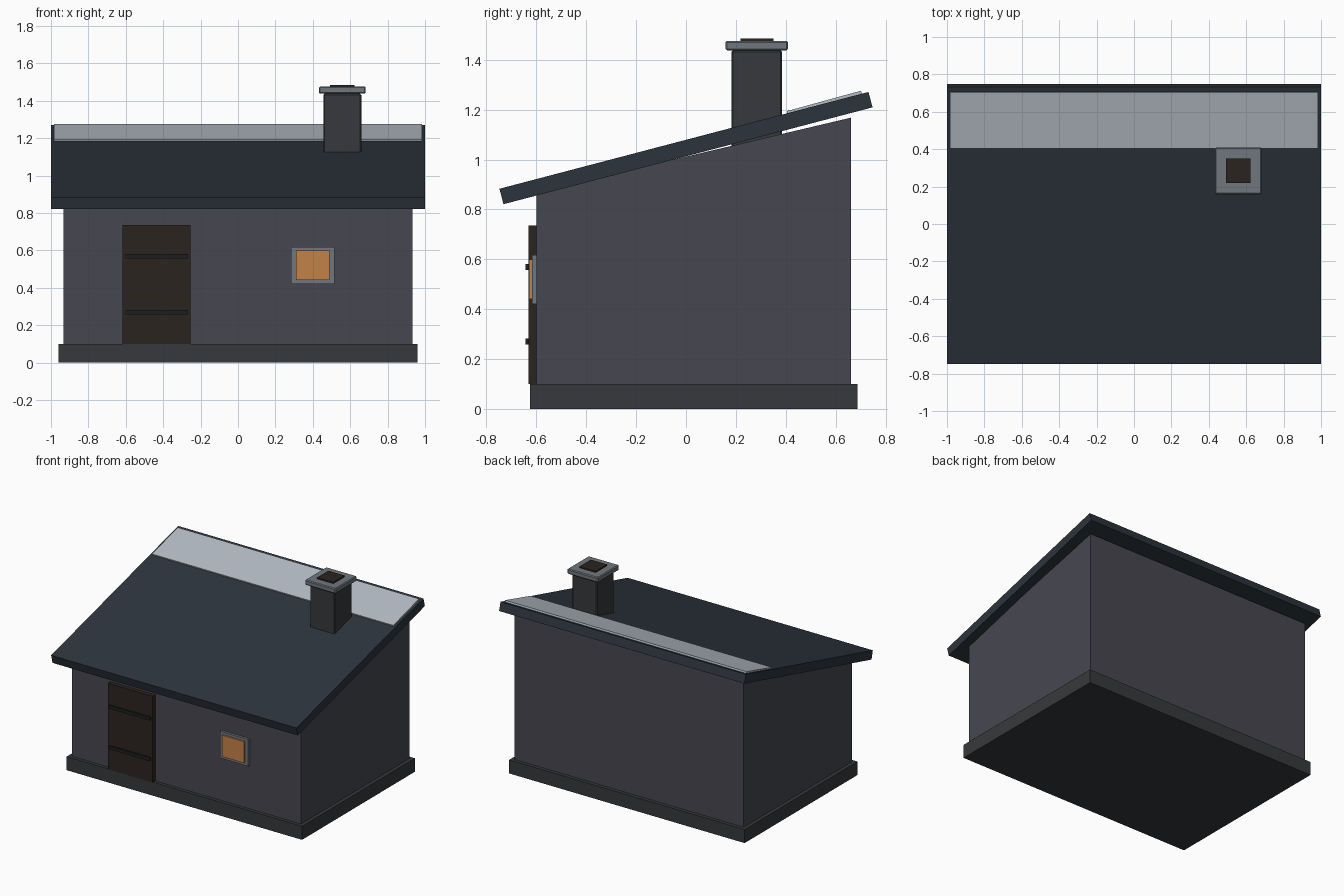
import bpy, bmesh, math

if "Cube" in bpy.data.objects:
    bpy.data.objects.remove(bpy.data.objects["Cube"])


def material(name, hex_code):
    def lin(c):
        return c / 12.92 if c <= 0.04045 else ((c + 0.055) / 1.055) ** 2.4
    m = bpy.data.materials.new(name)
    rgb = [lin(int(hex_code[i:i + 2], 16) / 255) for i in (0, 2, 4)]
    m.diffuse_color = (*rgb, 1)
    m.use_nodes = True
    m.node_tree.nodes["Principled BSDF"].inputs["Base Color"].default_value = m.diffuse_color
    return m


STONE = material("dark_stone", "36393c")
WALL = material("wall_render", "464750")
SLATE = material("roof_slate", "2c343c")
SNOW = material("pale_cladding", "b4bcc4")
WOOD = material("dark_wood", "2b2420")
IRON = material("iron", "1e1f22")
TRIM = material("grey_trim", "70777d")
GLOW = material("lit_glass", "c48246")


def prism(name, x0, x1, profile, mat, bevel=0):
    """Extrude a (y, z) profile along x."""
    bm = bmesh.new()
    face = bm.faces.new([bm.verts.new((x0, y, z)) for y, z in profile])
    ext = bmesh.ops.extrude_face_region(bm, geom=[face])
    moved = [v for v in ext["geom"] if isinstance(v, bmesh.types.BMVert)]
    bmesh.ops.translate(bm, verts=moved, vec=(x1 - x0, 0, 0))
    bmesh.ops.recalc_face_normals(bm, faces=bm.faces)
    if bevel:
        bmesh.ops.bevel(bm, geom=bm.edges[:], offset=bevel, segments=1,
                        affect='EDGES')
    me = bpy.data.meshes.new(name)
    bm.to_mesh(me)
    bm.free()
    ob = bpy.data.objects.new(name, me)
    bpy.context.collection.objects.link(ob)
    me.materials.append(mat)
    return ob


def box(name, x, y, z, mat, bevel=0):
    profile = [(y[0], z[0]), (y[1], z[0]), (y[1], z[1]), (y[0], z[1])]
    return prism(name, x[0], x[1], profile, mat, bevel)


# Base and sloped-top walls
box("plinth", (-0.96, 0.96), (-0.625, 0.688), (0, 0.10), STONE)
prism("walls", -0.933, 0.933,
      [(-0.6, 0.10), (0.662, 0.10), (0.662, 1.168), (-0.6, 0.870)], WALL)

# Single-pitch roof slab, tilted up to the back
pitch, thick, length = math.radians(14.7), 0.064, 1.53
roof = box("roof", (-1, 1), (-length / 2, length / 2),
           (-thick / 2, thick / 2), SLATE)
roof.location.z = 1.046
roof.rotation_euler.x = pitch

# Pale strip along the high edge of the roof
prism("roof_strip", -0.984, 0.984,
      [(0.410, 1.165), (0.712, 1.245), (0.702, 1.276), (0.404, 1.194)], SNOW)

# Chimney stack, cap and flue opening
cx, cy = 0.558, 0.284
for name, half, z, mat, bev in (
        ("chimney_stack", 0.101, (1.0, 1.438), STONE, 0.006),
        ("chimney_cap", 0.125, (1.438, 1.476), TRIM, 0.006),
        ("chimney_flue", 0.066, (1.45, 1.486), WOOD, 0)):
    box(name, (cx - half, cx + half), (cy - half, cy + half), z, mat, bev)

# Door with two iron straps
box("door", (-0.617, -0.254), (-0.632, -0.59), (0.10, 0.735), WOOD)
for i, z in enumerate((0.270, 0.569)):
    box(f"door_strap_{i + 1}", (-0.602, -0.268), (-0.643, -0.625),
        (z - 0.012, z + 0.012), IRON)

# Window
box("window_frame", (0.284, 0.516), (-0.618, -0.59), (0.42, 0.618), TRIM)
box("window_pane", (0.310, 0.488), (-0.629, -0.60), (0.441, 0.599), GLOW)
